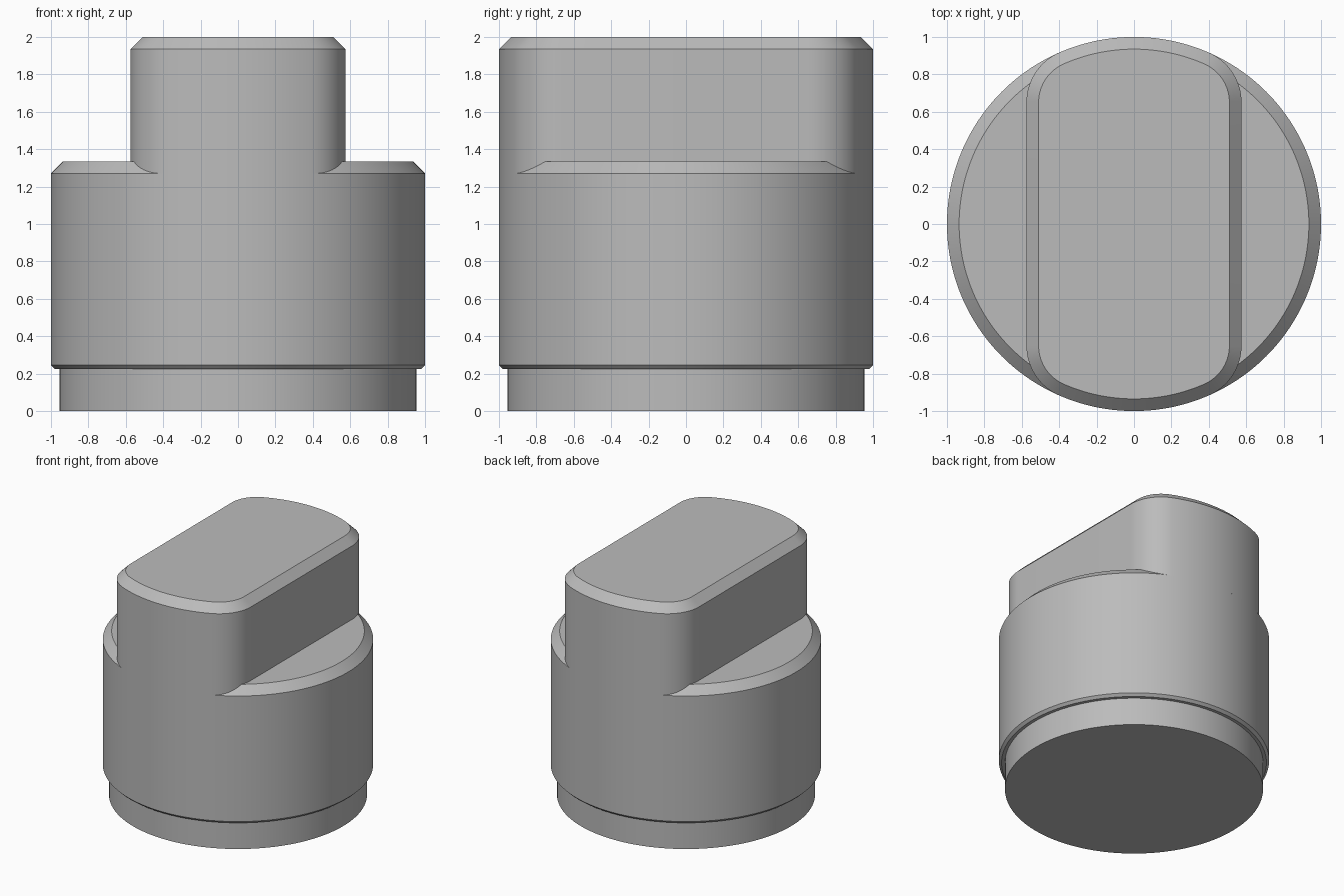
import bpy
import bmesh
from math import atan2, cos, pi, sin, sqrt, tau

cube = bpy.data.objects.get("Cube")
if cube:
    bpy.data.objects.remove(cube, do_unlink=True)

RADIUS = 1.0
SHOULDER_Z = 1.27
CHAMFER = 0.065
HALF_GRIP = 0.575
FILLET = 0.29

GREY = (0.5, 0.5, 0.5, 1.0)
grey = bpy.data.materials.new("plain grey")
grey.use_nodes = True
grey.diffuse_color = GREY
grey.node_tree.nodes["Principled BSDF"].inputs["Base Color"].default_value = GREY


def loft(name, rings, cap_bottom=True):
    """Join closed rings of points, bottom to top, into one smooth-sided part."""
    bm = bmesh.new()
    loops = [[bm.verts.new(p) for p in ring] for ring in rings]
    for low, high in zip(loops, loops[1:]):
        for i in range(len(low)):
            j = (i + 1) % len(low)
            bm.faces.new((low[i], low[j], high[j], high[i]))
    if cap_bottom:
        bm.faces.new(loops[0][::-1])
    bm.faces.new(loops[-1])
    mesh = bpy.data.meshes.new(name)
    bm.to_mesh(mesh)
    bm.free()
    mesh.materials.append(grey)
    obj = bpy.data.objects.new(name, mesh)
    bpy.context.collection.objects.link(obj)
    bpy.ops.object.select_all(action="DESELECT")
    obj.select_set(True)
    bpy.context.view_layer.objects.active = obj
    bpy.ops.object.shade_smooth_by_angle()
    return obj


def circle(radius, z, count=192):
    return [(radius * cos(tau * i / count), radius * sin(tau * i / count), z)
            for i in range(count)]


def grip_outline(inset, z, steps=16):
    """Round disc cut by two flat sides, with filleted corners."""
    cx = HALF_GRIP - FILLET
    cy = sqrt((RADIUS - FILLET) ** 2 - cx ** 2)
    turn = atan2(cy, cx)
    quarter = []
    for i in range(steps + 1):
        a = turn * i / steps
        r = FILLET - inset
        quarter.append((cx + r * cos(a), cy + r * sin(a)))
    for i in range(1, steps + 1):
        a = turn + (pi / 2 - turn) * i / steps
        r = RADIUS - inset
        quarter.append((r * cos(a), r * sin(a)))
    # Mirror the quarter across x, then turn the half for the other end
    half = quarter + [(-x, y) for x, y in quarter[-2::-1]]
    return [(x, y, z) for x, y in half] + [(-x, -y, z) for x, y in half]


# Round body with recessed foot and chamfered shoulder
loft("body", [circle(r, z) for r, z in (
    (0.955, 0), (0.955, 0.225), (0.98, 0.225), (RADIUS, 0.245),
    (RADIUS, SHOULDER_Z), (RADIUS - CHAMFER, SHOULDER_Z + CHAMFER))])

# Flat-sided grip, flush with the body at front and back
loft("grip", [grip_outline(0, SHOULDER_Z), grip_outline(0, 2 - CHAMFER),
              grip_outline(CHAMFER, 2)], cap_bottom=False)
